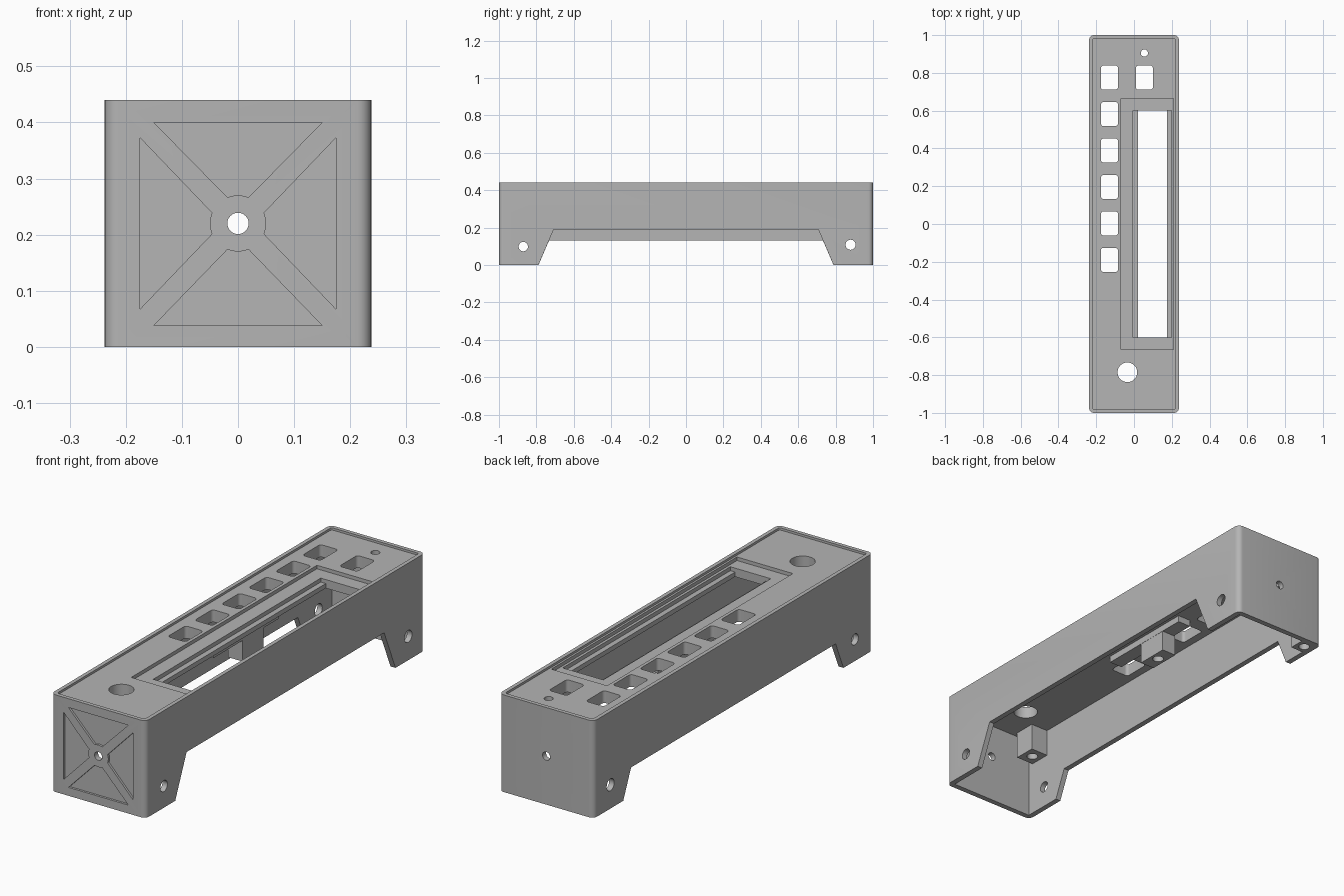
import bpy, bmesh, math
from mathutils import Vector

if "Cube" in bpy.data.objects:
    bpy.data.objects.remove(bpy.data.objects["Cube"], do_unlink=True)

grey = bpy.data.materials.new("plain_grey")
grey.use_nodes = True
grey.diffuse_color = (0.46, 0.46, 0.46, 1)
grey.node_tree.nodes["Principled BSDF"].inputs["Base Color"].default_value = (0.46, 0.46, 0.46, 1)


def prism(name, points, axis, lo, hi):
    """Extrude a 2D outline along an axis."""
    place = {"x": lambda a, b, t: (t, a, b),
             "y": lambda a, b, t: (a, t, b),
             "z": lambda a, b, t: (a, b, t)}[axis]
    bm = bmesh.new()
    face = bm.faces.new([bm.verts.new(place(a, b, lo)) for a, b in points])
    grown = bmesh.ops.extrude_face_region(bm, geom=[face])
    moved = [g for g in grown["geom"] if isinstance(g, bmesh.types.BMVert)]
    bmesh.ops.translate(bm, verts=moved, vec=Vector(place(0, 0, hi - lo)))
    bmesh.ops.recalc_face_normals(bm, faces=bm.faces)
    mesh = bpy.data.meshes.new(name)
    bm.to_mesh(mesh)
    bm.free()
    mesh.materials.append(grey)
    obj = bpy.data.objects.new(name, mesh)
    bpy.context.collection.objects.link(obj)
    return obj


def arc(cx, cy, r, start, end, n):
    return [(cx + r * math.cos(math.radians(start + (end - start) * i / n)),
             cy + r * math.sin(math.radians(start + (end - start) * i / n))) for i in range(n + 1)]


def circle(cx, cy, r):
    return arc(cx, cy, r, 0, 360, 32)[:-1]


def rect(x0, x1, y0, y1, r=0.0):
    if r == 0:
        return [(x0, y0), (x1, y0), (x1, y1), (x0, y1)]
    corners = [(x1 - r, y1 - r), (x0 + r, y1 - r), (x0 + r, y0 + r), (x1 - r, y0 + r)]
    return [p for i, (x, y) in enumerate(corners) for p in arc(x, y, r, 90 * i, 90 * i + 90, 6)]


def activate(obj):
    bpy.ops.object.select_all(action="DESELECT")
    obj.select_set(True)
    bpy.context.view_layer.objects.active = obj


def cut(target, points, axis, lo, hi):
    cutter = prism("cutter", points, axis, lo, hi)
    cutter.hide_render = True
    activate(target)
    mod = target.modifiers.new("cut", "BOOLEAN")
    mod.operation = "DIFFERENCE"
    mod.solver = "EXACT"
    mod.object = cutter
    bpy.ops.object.modifier_apply(modifier=mod.name)
    bpy.data.objects.remove(cutter, do_unlink=True)


W, L, H = 0.2375, 1.0, 0.44
PLATE = 0.375   # underside of the top plate

# Hollow casing, open below, with a thin raised rim on top
casing = prism("casing", rect(-W, W, -L, L, 0.025), "z", 0, H)
cut(casing, rect(-W + 0.025, W - 0.025, -L + 0.025, L - 0.025), "z", -0.1, PLATE)
cut(casing, rect(-W + 0.018, W - 0.018, -L + 0.018, L - 0.018, 0.01), "z", 0.43, 0.5)

# Sloped cutouts under both long sides, leaving four feet
for top, lo, hi in ((0.19, 0.1, 0.3), (0.13, -0.3, -0.1)):
    y_low, y_top = 0.81, 0.787 - 0.42 * top
    cut(casing, [(-y_low, -0.05), (y_low, -0.05), (y_top, top), (-y_top, top)], "x", lo, hi)

# Stepped display window
cut(casing, rect(-0.07, 0.21, -0.665, 0.665), "z", 0.414, 0.5)
cut(casing, rect(-0.005, 0.198, -0.6, 0.6), "z", 0.396, 0.5)
cut(casing, rect(0.02, 0.174, -0.6, 0.6), "z", 0.3, 0.5)

# Button openings, knob hole and indicator hole
for x, y in [(-0.13, 0.775 - 0.193 * i) for i in range(6)] + [(0.055, 0.775)]:
    cut(casing, rect(x - 0.045, x + 0.045, y - 0.064, y + 0.064, 0.014), "z", 0.3, 0.5)
cut(casing, circle(-0.035, -0.785, 0.052), "z", 0.3, 0.5)
cut(casing, circle(0.055, 0.905, 0.019), "z", 0.3, 0.5)

# Screw holes through the feet and both ends
cut(casing, circle(-0.87, 0.098, 0.025), "x", -0.4, 0.4)
cut(casing, circle(0.88, 0.108, 0.027), "x", -0.4, 0.4)
cut(casing, circle(0, 0.22, 0.019), "y", -1.2, 1.2)

# Four shallow panels around the front hole, leaving diagonal ribs
for turn, reach, half in ((0, 0.175, 0.153), (90, 0.18, 0.15), (180, 0.175, 0.153), (270, 0.182, 0.15)):
    panel = [(reach, -half), (reach, half)] + arc(0, 0, 0.05, 22, -22, 8)
    c, s = math.cos(math.radians(turn)), math.sin(math.radians(turn))
    cut(casing, [(c * a - s * b, 0.22 + s * a + c * b) for a, b in panel], "y", -1.1, -0.99)

# Screw posts inside, each with a blind hole from below
posts = {"front_post": (-0.17, -0.90, 0.045, 0.05, 0.25, PLATE + 0.004),
         "middle_post": (-0.042, 0.115, 0.036, 0.075, 0.25, PLATE + 0.004),
         "back_corner_post": (-0.188, 0.943, 0.04, 0.04, 0.0, 0.07)}
parts = [casing]
for name, (x, y, hx, hy, lo, hi) in posts.items():
    post = prism(name, rect(x - hx, x + hx, y - hy, y + hy), "z", lo, hi)
    cut(post, circle(x, y, 0.024), "z", lo - 0.1, hi - 0.02)
    parts.append(post)

# Rail beside the middle post
parts.append(prism("inner_rail", rect(-0.07, -0.005, -0.17, 0.3), "z", 0.345, PLATE + 0.004))

for obj in parts:
    activate(obj)
    bpy.ops.object.shade_smooth_by_angle(angle=math.radians(30))
